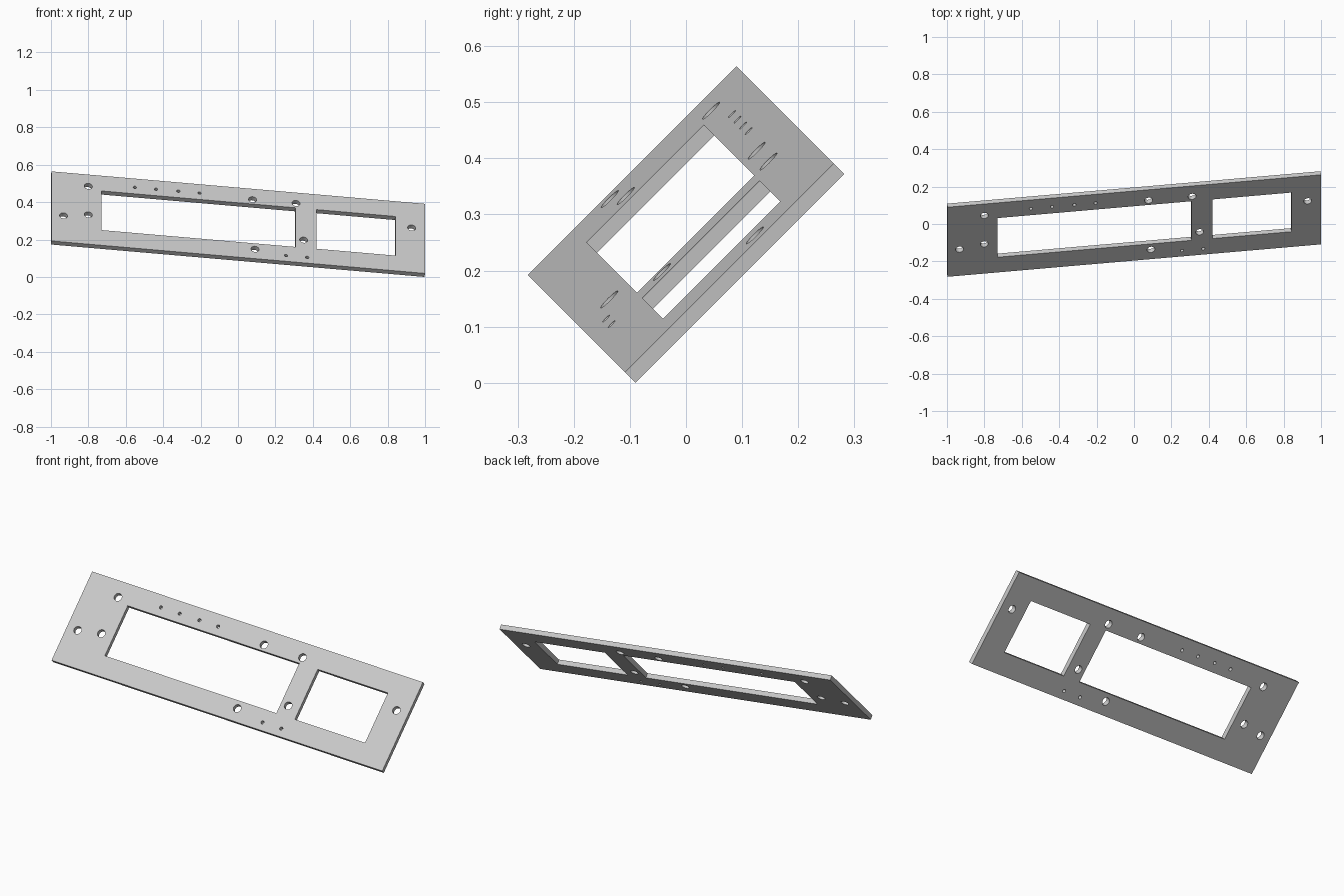
import bpy
import bmesh
from math import radians, cos, sin, pi
from mathutils import Matrix

cube = bpy.data.objects.get("Cube")
if cube:
    bpy.data.objects.remove(cube, do_unlink=True)

LENGTH, WIDTH, THICK = 2.012, 0.526, 0.027

grey = bpy.data.materials.new("light_grey")
grey.use_nodes = True
colour = (0.58, 0.58, 0.58, 1)
grey.diffuse_color = colour
grey.node_tree.nodes["Principled BSDF"].inputs["Base Color"].default_value = colour

# Flat outline whose inner loops become openings
outline = bpy.data.curves.new("panel_outline", "CURVE")
outline.dimensions = "2D"
outline.fill_mode = "BOTH"
outline.extrude = THICK / 2


def loop(points):
    spline = outline.splines.new("POLY")
    spline.points.add(len(points) - 1)
    for p, (x, y) in zip(spline.points, points):
        p.co = (x, y, 0, 1)
    spline.use_cyclic_u = True


def rectangle(x0, x1, half):
    loop([(x0, -half), (x1, -half), (x1, half), (x0, half)])


def hole(x, y, radius, sides=32):
    angles = [2 * pi * i / sides for i in range(sides)]
    loop([(x + radius * cos(a), y + radius * sin(a)) for a in angles])


# Plate edge and the two windows
rectangle(-LENGTH / 2, LENGTH / 2, WIDTH / 2)
rectangle(-0.736, 0.308, 0.148)
rectangle(0.42, 0.847, 0.148)

# Large mounting holes
for x, y in [(-0.808, 0.175), (-0.941, -0.064), (-0.808, -0.04), (0.077, 0.182),
             (0.311, 0.183), (0.352, -0.09), (0.09, -0.191), (0.934, 0.073)]:
    hole(x, y, 0.0215)

# Small pin holes in two rows
for x in (-0.557, -0.443, -0.323, -0.209):
    hole(x, 0.197, 0.009)
for x in (0.257, 0.371):
    hole(x, -0.219, 0.009)

# Turn the outline into a solid mesh
helper = bpy.data.objects.new("panel_outline", outline)
bpy.context.collection.objects.link(helper)
depsgraph = bpy.context.evaluated_depsgraph_get()
mesh = bpy.data.meshes.new_from_object(helper.evaluated_get(depsgraph))
bpy.data.objects.remove(helper, do_unlink=True)

bm = bmesh.new()
bm.from_mesh(mesh)
bmesh.ops.remove_doubles(bm, verts=bm.verts, dist=0.0001)
bmesh.ops.recalc_face_normals(bm, faces=bm.faces)
# Lean the plate back and tip it to one side
tilt = Matrix.Rotation(radians(45), 4, "X") @ Matrix.Rotation(radians(7), 4, "Y")
bmesh.ops.transform(bm, matrix=tilt, verts=bm.verts)
floor = min(v.co.z for v in bm.verts)
bmesh.ops.translate(bm, vec=(0, 0, -floor), verts=bm.verts)
bm.to_mesh(mesh)
bm.free()

mesh.name = "mounting_panel"
mesh.materials.clear()
mesh.materials.append(grey)
panel = bpy.data.objects.new("mounting_panel", mesh)
bpy.context.collection.objects.link(panel)

bpy.ops.object.select_all(action="DESELECT")
panel.select_set(True)
bpy.context.view_layer.objects.active = panel
bpy.ops.object.shade_smooth_by_angle(angle=radians(30))
